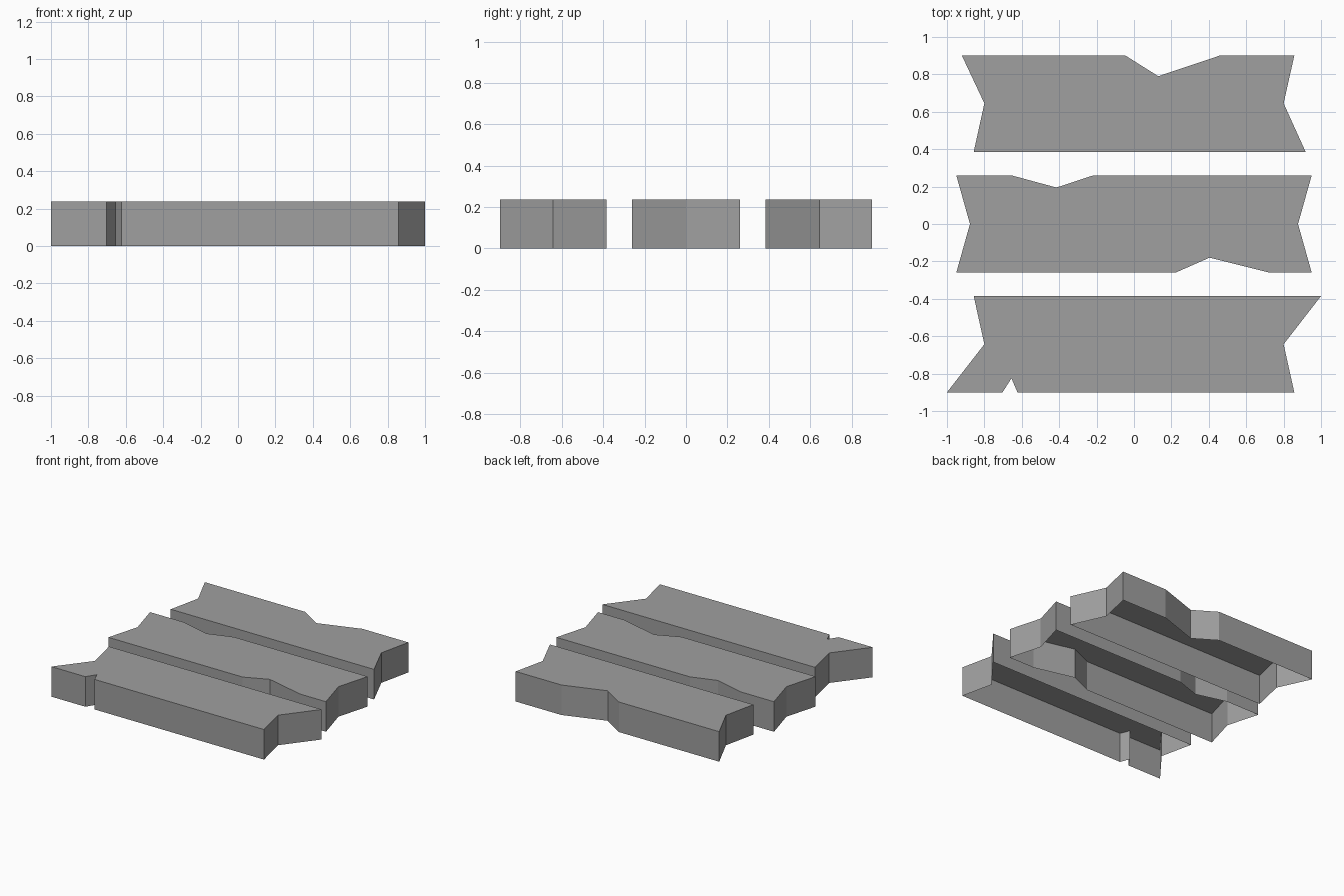
import bpy, bmesh

cube = bpy.data.objects.get("Cube")
if cube:
    bpy.data.objects.remove(cube, do_unlink=True)

HEIGHT = 0.237

grey = bpy.data.materials.new("plain_grey")
grey.use_nodes = True
colour = (0.35, 0.35, 0.35, 1)
grey.diffuse_color = colour
grey.node_tree.nodes["Principled BSDF"].inputs["Base Color"].default_value = colour


def plank(name, outline):
    """Raise an outline into a plank shell that is open underneath."""
    bm = bmesh.new()
    top = bm.faces.new([bm.verts.new((x, y, HEIGHT)) for x, y in outline])
    top.normal_update()
    if top.normal.z < 0:
        top.normal_flip()
    rim = list(top.edges)
    made = bmesh.ops.extrude_edge_only(bm, edges=rim)["geom"]
    for v in made:
        if isinstance(v, bmesh.types.BMVert):
            v.co.z = 0
    bmesh.ops.recalc_face_normals(bm, faces=bm.faces[:])
    bm.normal_update()
    if top.normal.z < 0:
        bmesh.ops.reverse_faces(bm, faces=bm.faces[:])
    mesh = bpy.data.meshes.new(name)
    bm.to_mesh(mesh)
    bm.free()
    mesh.materials.append(grey)
    obj = bpy.data.objects.new(name, mesh)
    bpy.context.collection.objects.link(obj)


# Back plank: one wide chip in its rear edge
plank("back_plank", [
    (-0.92, 0.9), (-0.045, 0.9), (0.13, 0.79), (0.457, 0.9), (0.857, 0.9),
    (0.8, 0.645), (0.918, 0.385), (-0.857, 0.385), (-0.8, 0.645)])

# Middle plank: a chip on each long edge
plank("middle_plank", [
    (-0.95, 0.26), (-0.655, 0.26), (-0.415, 0.195), (-0.217, 0.26), (0.95, 0.26),
    (0.877, 0), (0.95, -0.26), (0.725, -0.26), (0.404, -0.18), (0.222, -0.26),
    (-0.95, -0.26), (-0.877, 0)])

# Front plank: long pointed corners and a small nick
plank("front_plank", [
    (-0.857, -0.385), (1, -0.385), (0.8, -0.643), (0.857, -0.9), (-0.623, -0.9),
    (-0.655, -0.825), (-0.703, -0.9), (-1, -0.9), (-0.8, -0.643)])
